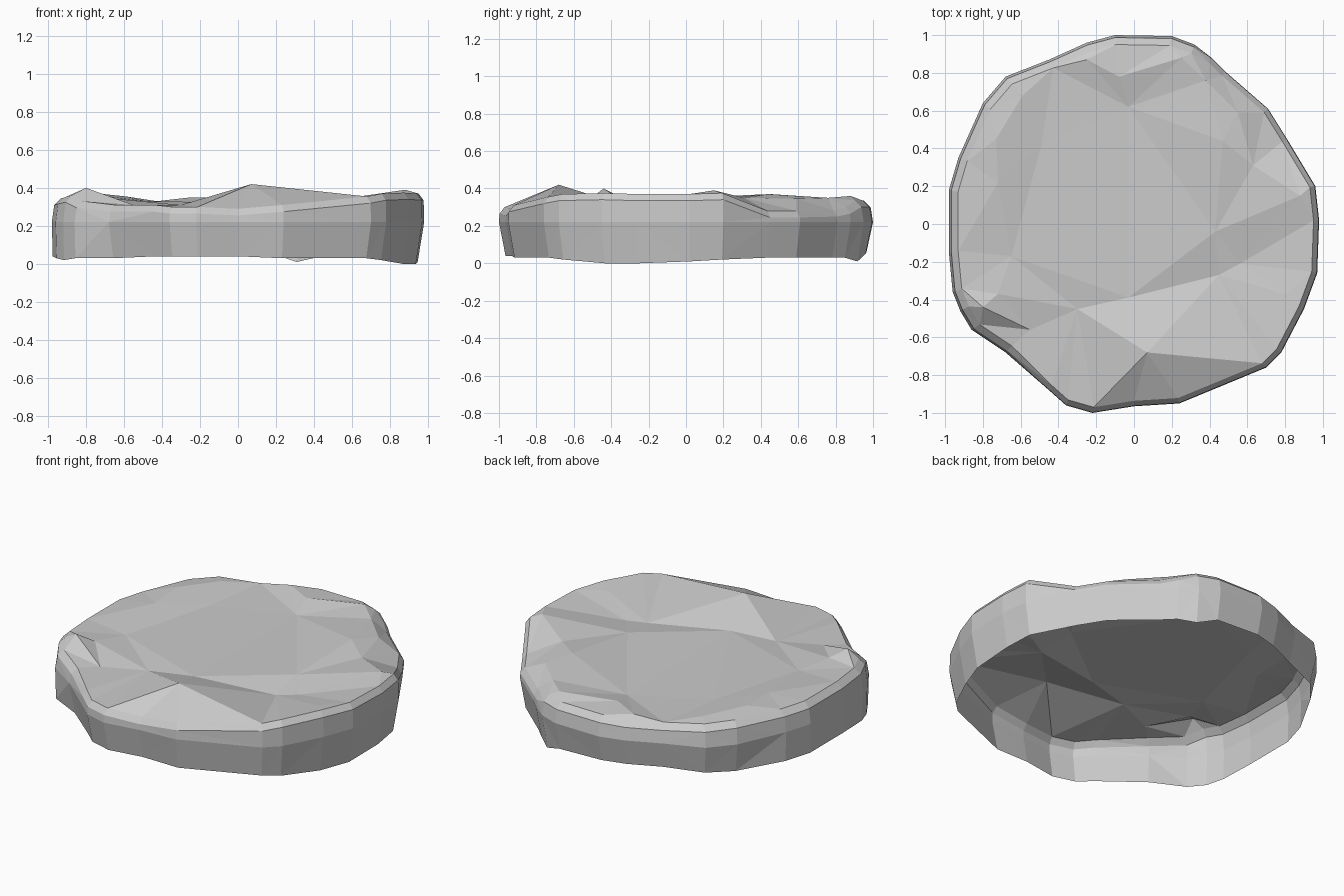
import bpy, bmesh
from mathutils import Vector
from mathutils.geometry import delaunay_2d_cdt

# Plan outline, counter-clockwise from the front: x, y, bottom z, rim z
outline = [
    (-.22, -1.0, .04, .30), (0, -.965, .04, .29), (.24, -.95, .03, .31),
    (.70, -.76, .03, .355), (.78, -.68, .02, .37), (.90, -.45, .0, .375),
    (.97, -.26, .0, .37), (.98, .02, .01, .37), (.96, .20, .02, .375),
    (.81, .45, .03, .28), (.71, .61, .03, .28), (.48, .81, .03, .285),
    (.41, .88, .03, .30), (.32, .95, .01, .335), (.20, .995, .05, .335),
    (-.10, 1.0, .06, .335), (-.25, .96, .06, .33), (-.45, .87, .06, .33),
    (-.68, .78, .05, .345), (-.80, .64, .04, .35), (-.93, .35, .04, .345),
    (-.98, .18, .04, .345), (-.98, -.15, .04, .345), (-.96, -.36, .03, .35),
    (-.92, -.46, .02, .36), (-.86, -.56, .03, .33), (-.68, -.68, .03, .31),
    (-.45, -.88, .04, .31), (-.36, -.96, .04, .30),
]

# Chipped high and low points on the top face
chips = [
    (.07, -.68, .42), (-.30, -.45, .31), (-.03, -.39, .325), (.45, -.27, .29),
    (.56, -.21, .30), (.43, -.04, .325), (.88, .15, .39), (.80, -.37, .36),
    (.63, .31, .35), (.47, .44, .37), (.55, .59, .345), (.38, .76, .35),
    (-.03, .62, .315), (-.08, .78, .35), (.25, .88, .36), (-.25, .87, .35),
    (-.49, .42, .33), (-.59, .68, .355), (-.73, .45, .37), (-.72, .22, .36),
    (-.65, -.17, .33), (-.72, -.37, .35), (-.80, -.44, .40), (-.55, -.56, .31),
]


def rim_scale(x, y):
    """The back and left edges are worn rounder than the front and right."""
    if y > .75 and x < .4:
        return .95
    if x < -.6:
        return .95
    return .97


bm = bmesh.new()
rings = [[], [], [], []]
for x, y, zb, zt in outline:
    s = rim_scale(x, y)
    foot = .995 if x < -.8 else .965
    levels = [(foot, zb), (1, .22), ((1 + s) / 2 + .012, zt - .035), (s, zt)]
    for ring, (k, z) in zip(rings, levels):
        k = min(k, 1)
        ring.append(bm.verts.new((x * k, y * k, z)))

# Side wall, open underneath
n = len(outline)
for low, high in zip(rings, rings[1:]):
    for i in range(n):
        j = (i + 1) % n
        bm.faces.new((low[i], low[j], high[j], high[i]))

# Faceted top, triangulated between the rim and the chips
top = rings[-1] + [bm.verts.new(c) for c in chips]
points = [Vector(v.co.xy) for v in top]
edges = [(i, (i + 1) % n) for i in range(n)]
_, _, faces, origin, _, _ = delaunay_2d_cdt(points, edges, [], 1, 1e-5)
for f in faces:
    bm.faces.new([top[origin[i][0]] for i in f])

bmesh.ops.triangulate(bm, faces=[f for f in bm.faces if len(f.verts) > 3])
bmesh.ops.recalc_face_normals(bm, faces=bm.faces)
if sum(f.normal.z * f.calc_area() for f in bm.faces) < 0:
    bmesh.ops.reverse_faces(bm, faces=bm.faces)

mesh = bpy.data.meshes.new("flat_stone")
bm.to_mesh(mesh)
bm.free()
stone = bpy.data.objects.new("flat_stone", mesh)
bpy.context.collection.objects.link(stone)
